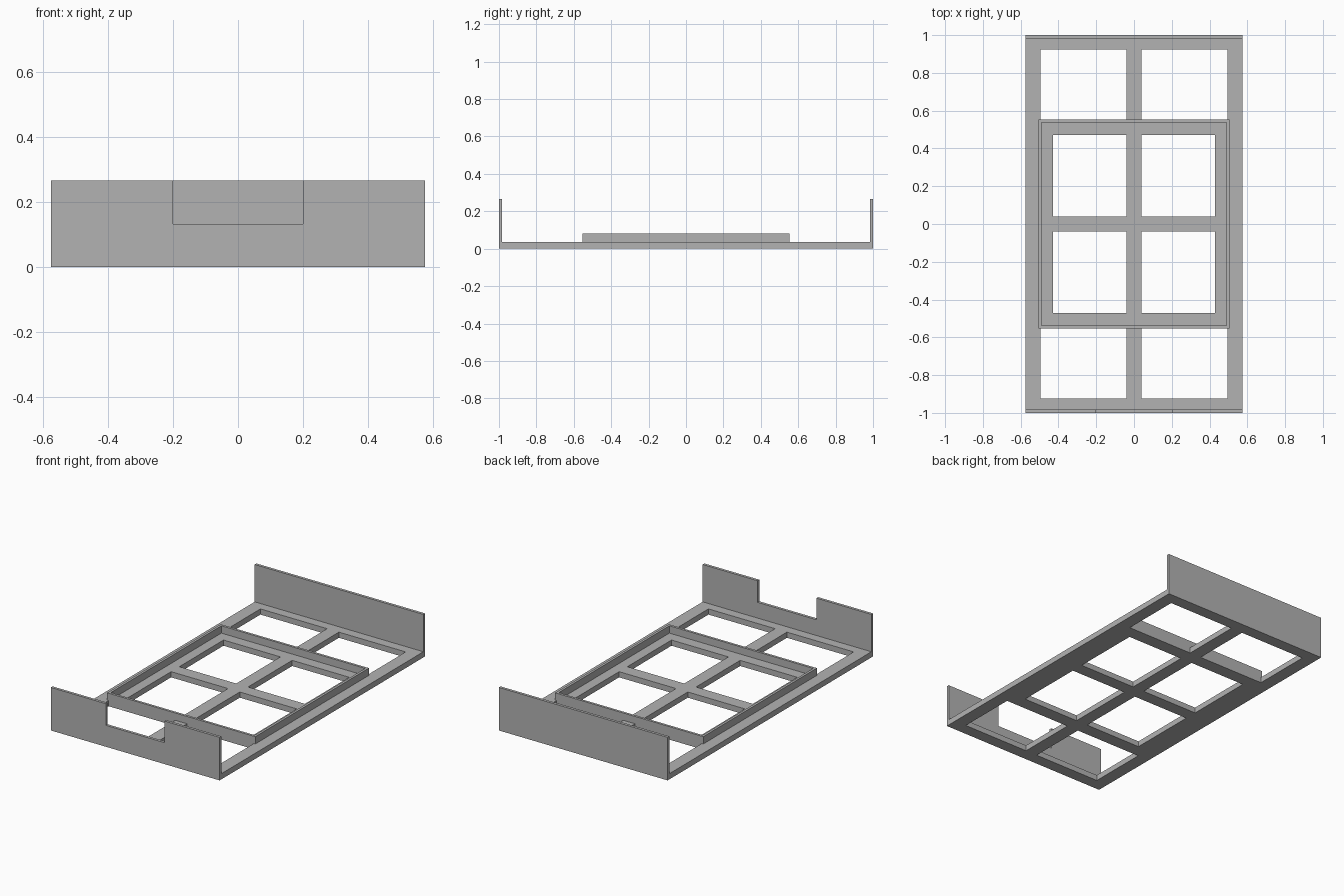
import bpy
import bmesh

if "Cube" in bpy.data.objects:
    bpy.data.objects.remove(bpy.data.objects["Cube"], do_unlink=True)

grey = bpy.data.materials.new("plain grey")
grey.use_nodes = True
colour = (0.45, 0.45, 0.45, 1)
grey.diffuse_color = colour
grey.node_tree.nodes["Principled BSDF"].inputs["Base Color"].default_value = colour

HALF_X, HALF_Y = 0.575, 1.0
FLOOR, WALL_TOP, TRAY_TOP = 0.035, 0.265, 0.08
WALL, TRAY_WALL = 0.017, 0.015
TRAY_X, TRAY_Y = 0.505, 0.553
BAR = 0.04


def finish(name, bm):
    bmesh.ops.recalc_face_normals(bm, faces=bm.faces)
    mesh = bpy.data.meshes.new(name)
    bm.to_mesh(mesh)
    bm.free()
    mesh.materials.append(grey)
    obj = bpy.data.objects.new(name, mesh)
    bpy.context.collection.objects.link(obj)
    return obj


def extrude(bm, faces, offset):
    """Give flat faces a thickness."""
    new = bmesh.ops.extrude_face_region(bm, geom=faces, use_keep_orig=True)["geom"]
    verts = [v for v in new if isinstance(v, bmesh.types.BMVert)]
    bmesh.ops.translate(bm, verts=verts, vec=offset)


def plate(name, xs, ys, is_open, z, height):
    """Slab cut into cells, leaving out the open ones."""
    bm = bmesh.new()
    grid = {(x, y): bm.verts.new((x, y, z)) for x in xs for y in ys}
    for x0, x1 in zip(xs, xs[1:]):
        for y0, y1 in zip(ys, ys[1:]):
            if not is_open(abs(x0 + x1) / 2, abs(y0 + y1) / 2):
                bm.faces.new([grid[p] for p in ((x0, y0), (x1, y0), (x1, y1), (x0, y1))])
    loose = [v for v in bm.verts if not v.link_faces]
    bmesh.ops.delete(bm, geom=loose, context="VERTS")
    extrude(bm, bm.faces[:], (0, 0, height))
    return finish(name, bm)


def mirrored(values):
    return [-v for v in reversed(values)] + values


def end_board(name, outline, y):
    """Upright board from an x-z outline."""
    bm = bmesh.new()
    face = bm.faces.new([bm.verts.new((x, y, z)) for x, z in outline])
    extrude(bm, [face], (0, WALL, 0))
    return finish(name, bm)


# Floor lattice: wide openings at both ends, narrower ones inside the tray
RAIL, TRAY_RAIL, END_BAR, TRAY_BAR = 0.495, 0.428, 0.925, 0.47


def floor_open(x, y):
    if x < BAR:
        return False
    inner = BAR < y < TRAY_BAR and x < TRAY_RAIL
    outer = TRAY_Y < y < END_BAR and x < RAIL
    return inner or outer


plate("floor_lattice", mirrored([BAR, TRAY_RAIL, RAIL, HALF_X]),
      mirrored([BAR, TRAY_BAR, TRAY_Y, END_BAR, HALF_Y - WALL]), floor_open, 0, FLOOR)

# Raised rim around the middle tray
inner_x, inner_y = TRAY_X - TRAY_WALL, TRAY_Y - TRAY_WALL
plate("tray_rim", mirrored([inner_x, TRAY_X]), mirrored([inner_y, TRAY_Y]),
      lambda x, y: x < inner_x and y < inner_y, FLOOR, TRAY_TOP - FLOOR)

# End boards, the front one with a notch in its top edge
NOTCH, NOTCH_Z = 0.2, 0.132
corners = [(-HALF_X, WALL_TOP), (-HALF_X, 0), (HALF_X, 0), (HALF_X, WALL_TOP)]
notch = [(NOTCH, WALL_TOP), (NOTCH, NOTCH_Z), (-NOTCH, NOTCH_Z), (-NOTCH, WALL_TOP)]
end_board("back_board", corners, HALF_Y - WALL)
end_board("front_board", corners + notch, -HALF_Y)
